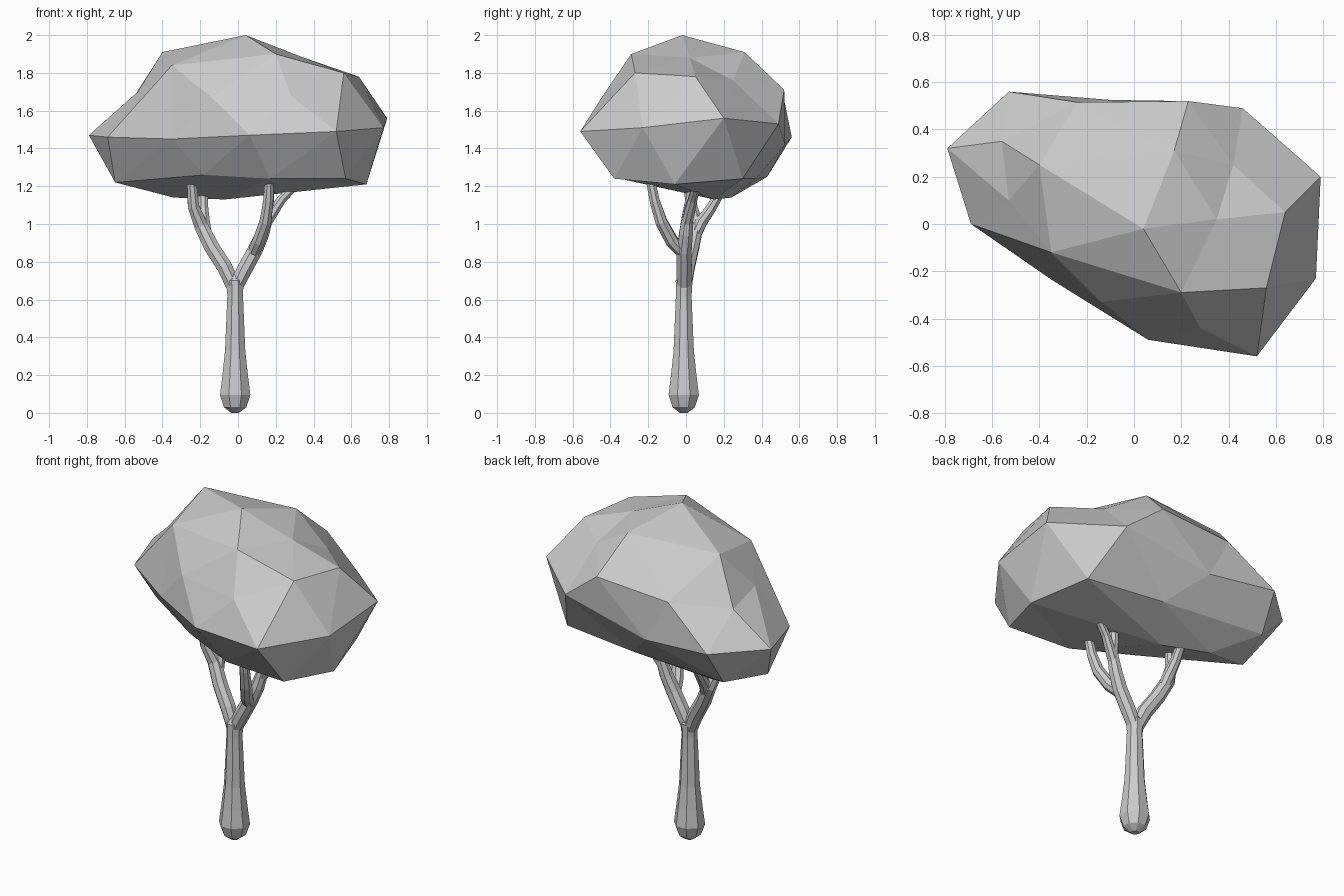
import bpy, bmesh, math
from mathutils import Vector


def finish(name, bm):
    bmesh.ops.recalc_face_normals(bm, faces=bm.faces)
    mesh = bpy.data.meshes.new(name)
    bm.to_mesh(mesh)
    bm.free()
    obj = bpy.data.objects.new(name, mesh)
    bpy.context.collection.objects.link(obj)
    return obj


def tube(name, path, sides=8):
    """Faceted limb through (x, y, z, radius) stations."""
    bm = bmesh.new()
    pts = [Vector(p[:3]) for p in path]
    rings = []
    for i, p in enumerate(pts):
        d = (pts[min(i + 1, len(pts) - 1)] - pts[max(i - 1, 0)]).normalized()
        u = Vector((0, 1, 0)).cross(d).normalized()
        v = d.cross(u)
        ring = []
        for k in range(sides):
            a = 2 * math.pi * (k + 0.5) / sides
            ring.append(bm.verts.new(p + path[i][3] * (u * math.cos(a) + v * math.sin(a))))
        rings.append(ring)
    for lo, hi in zip(rings, rings[1:]):
        for k in range(sides):
            n = (k + 1) % sides
            bm.faces.new((lo[k], lo[n], hi[n], hi[k]))
    bm.faces.new(rings[0][::-1])
    bm.faces.new(rings[-1])
    return finish(name, bm)


# Trunk with a swollen foot
tube("trunk", [(-.015, -.012, 0, .022), (-.015, -.012, .03, .064), (-.015, -.012, .095, .087),
               (-.015, -.012, .2, .073), (-.015, -.012, .33, .058), (-.015, -.012, .62, .045),
               (-.015, -.01, .7, .048), (-.015, -.01, .735, .02)])

# Two main limbs, each splitting again under the crown
tube("left_limb", [(-.02, -.01, .66, .04), (-.07, .005, .77, .044), (-.14, .03, .88, .043),
                   (-.195, .055, .99, .04), (-.235, .03, 1.09, .033), (-.245, .01, 1.22, .027)])
tube("left_back_branch", [(-.165, .045, .93, .032), (-.18, .08, 1.01, .034),
                          (-.185, .13, 1.08, .03), (-.185, .2, 1.2, .025)])
tube("right_limb", [(-.015, -.01, .66, .04), (.035, -.01, .76, .044), (.09, -.01, .86, .043),
                    (.13, .0, .95, .039), (.16, .01, 1.05, .032), (.17, .04, 1.22, .025)])
tube("right_front_branch", [(.08, -.01, .84, .034), (.11, -.075, .91, .036), (.145, -.13, 1.01, .034),
                            (.16, -.165, 1.12, .029), (.165, -.19, 1.24, .025)])
tube("right_side_branch", [(.135, 0, .98, .03), (.19, .02, 1.07, .03),
                           (.23, .035, 1.13, .026), (.32, .06, 1.22, .022)])

# Crown: corner points by level
top = [(.04, -.02, 2), (-.4, .25, 1.91), (.17, .31, 1.91), (.2, -.29, 1.9), (.35, .02, 1.88),
       (-.35, -.12, 1.84), (.56, -.27, 1.8), (.64, .05, 1.78), (.42, .25, 1.76)]
upper = [(-.53, .1, 1.7), (-.56, .35, 1.66), (-.24, .515, 1.68), (.23, .52, 1.71),
         (-.14, -.33, 1.67), (.28, -.44, 1.68)]
middle = [(-.79, .32, 1.47), (-.69, 0, 1.46), (-.35, -.235, 1.45), (.06, -.49, 1.47), (.52, -.56, 1.49),
          (.77, -.23, 1.51), (.79, .2, 1.56), (.46, .49, 1.53), (-.1, .525, 1.42), (-.53, .56, 1.46)]
lower = [(-.65, .15, 1.22), (-.55, .43, 1.25), (.1, .37, 1.24), (.58, .3, 1.24),
         (.68, -.06, 1.21), (.57, -.38, 1.24), (.17, -.35, 1.24), (-.18, -.2, 1.26),
         (-.34, .24, 1.14), (-.07, .15, 1.13)]

# Triangulate the corners on a sphere, then pull them out to the lumpy crown shape
centre = Vector((0, .06, 1.5))
bm = bmesh.new()
places = {}
for co in top + upper + middle + lower:
    d = Vector(co) - centre
    vert = bm.verts.new(Vector((d.x / .75, d.y / .52, d.z / .43)).normalized())
    places[vert] = Vector(co)
bmesh.ops.convex_hull(bm, input=bm.verts[:])
for vert in bm.verts:
    vert.co = places[vert]
finish("crown", bm)
